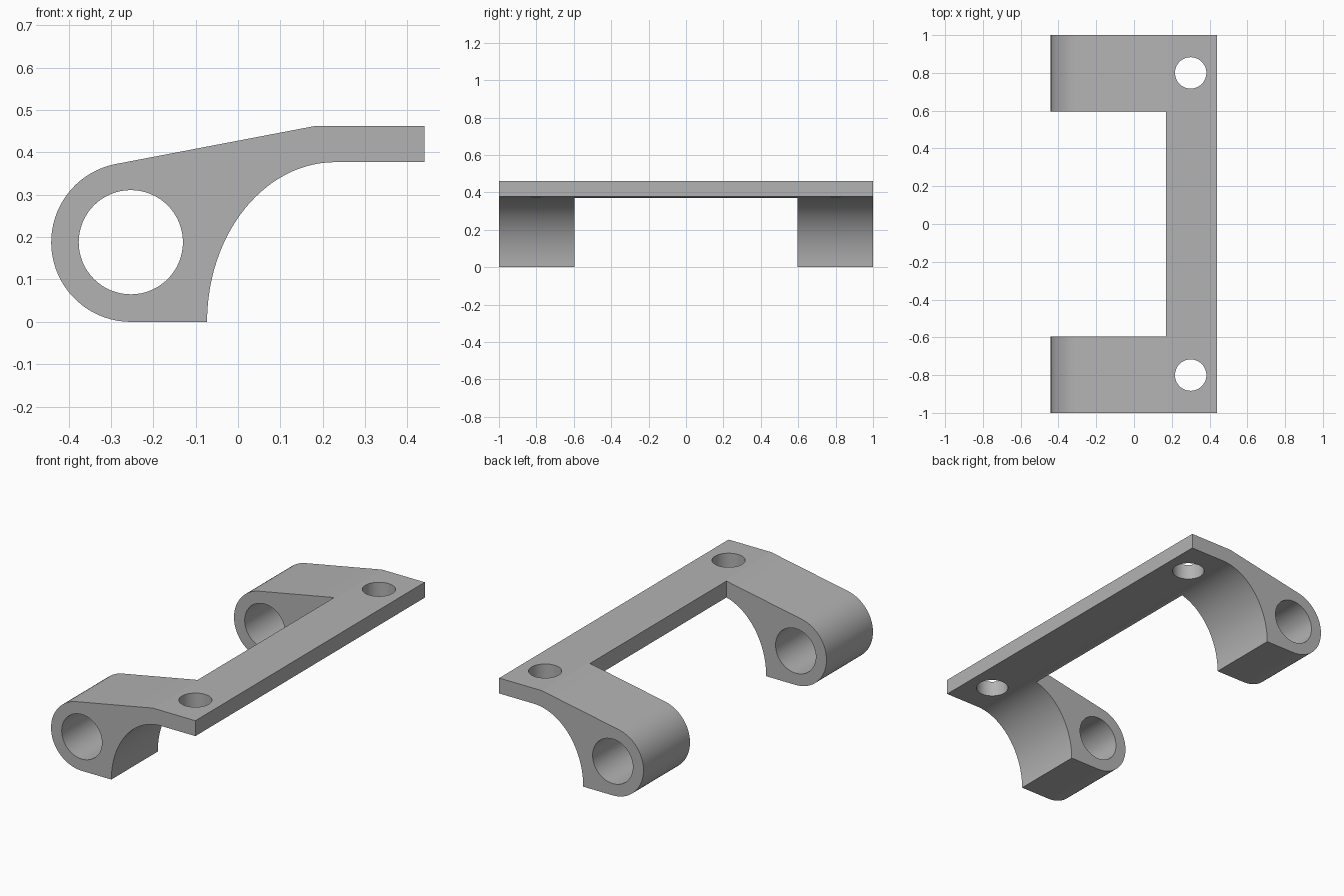
import bpy, bmesh
from math import sin, cos, pi, radians
from mathutils import Matrix

default = bpy.data.objects.get("Cube")
if default:
    bpy.data.objects.remove(default, do_unlink=True)

grey = bpy.data.materials.new("plain grey")
grey.use_nodes = True
colour = (0.45, 0.45, 0.45, 1)
grey.diffuse_color = colour
grey.node_tree.nodes["Principled BSDF"].inputs["Base Color"].default_value = colour

EYE_X, EYE_Z, EYE_R = -0.253, 0.188, 0.188   # rounded hinge end
TOP, UNDER, END = 0.462, 0.377, 0.44         # mounting plate
FOOT_X, CURVE_X = -0.073, 0.23               # hollow under the arm


def add_object(name, bm):
    bmesh.ops.recalc_face_normals(bm, faces=bm.faces)
    mesh = bpy.data.meshes.new(name)
    bm.to_mesh(mesh)
    bm.free()
    mesh.materials.append(grey)
    obj = bpy.data.objects.new(name, mesh)
    bpy.context.collection.objects.link(obj)
    return obj


def arc(cx, cz, rx, rz, start, end, steps):
    angles = [radians(start + (end - start) * i / steps) for i in range(steps + 1)]
    return [(cx + rx * cos(a), cz + rz * sin(a)) for a in angles]


def cylinder(name, radius, depth, matrix):
    bm = bmesh.new()
    bmesh.ops.create_cone(bm, cap_ends=True, segments=64, radius1=radius,
                          radius2=radius, depth=depth, matrix=matrix)
    return add_object(name, bm)


def box(name, x0, x1, y0, y1, z0, z1):
    bm = bmesh.new()
    centre = Matrix.Translation(((x0 + x1) / 2, (y0 + y1) / 2, (z0 + z1) / 2))
    size = Matrix.Diagonal((x1 - x0, y1 - y0, z1 - z0, 1))
    bmesh.ops.create_cube(bm, size=1, matrix=centre @ size)
    return add_object(name, bm)


# Side profile of the bracket, extruded along its full length
profile = arc(EYE_X, EYE_Z, EYE_R, EYE_R, 101, 270, 36)
profile += arc(CURVE_X, 0, CURVE_X - FOOT_X, UNDER, 180, 90, 28)
profile += [(END, UNDER), (END, TOP), (0.18, TOP)]
bm = bmesh.new()
face = bm.faces.new([bm.verts.new((x, -1, z)) for x, z in profile])
side = bmesh.ops.extrude_face_region(bm, geom=[face])
bmesh.ops.translate(bm, vec=(0, 2, 0),
                    verts=[v for v in side["geom"] if isinstance(v, bmesh.types.BMVert)])
bracket = add_object("hinge_bracket", bm)

# Cutters: gap between the arms, hinge bore and two screw holes
cutters = [
    box("gap_cutter", -1, 0.17, -0.595, 0.595, -1, 1),
    cylinder("bore_cutter", 0.123, 3,
             Matrix.Translation((EYE_X, 0, EYE_Z)) @ Matrix.Rotation(pi / 2, 4, "X")),
]
for y in (-0.8, 0.8):
    cutters.append(cylinder("screw_hole_cutter", 0.083, 1,
                            Matrix.Translation((0.3, y, TOP))))

bpy.ops.object.select_all(action="DESELECT")
bracket.select_set(True)
bpy.context.view_layer.objects.active = bracket
for cutter in cutters:
    cutter.hide_render = True
    cut = bracket.modifiers.new(cutter.name, "BOOLEAN")
    cut.operation = "DIFFERENCE"
    cut.solver = "EXACT"
    cut.object = cutter
    bpy.ops.object.modifier_apply(modifier=cut.name)
    bpy.data.objects.remove(cutter, do_unlink=True)

# Smooth the curved walls, keep the edges crisp
bpy.ops.object.shade_smooth_by_angle(angle=radians(10))
